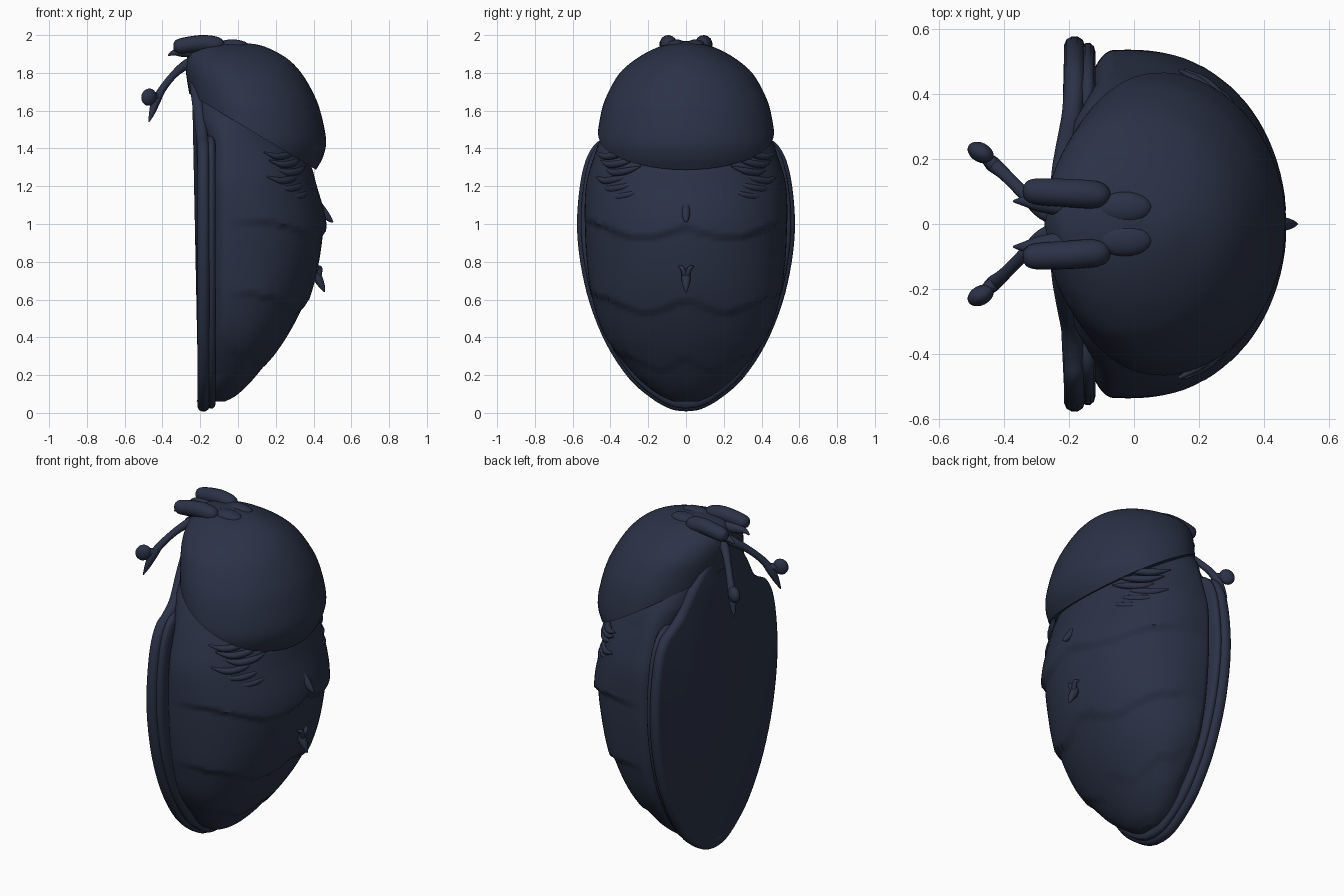
import bpy, bmesh, math
from mathutils import Vector

if "Cube" in bpy.data.objects:
    bpy.data.objects.remove(bpy.data.objects["Cube"])

shell = bpy.data.materials.new("dark navy shell")
shell.diffuse_color = (0.024, 0.032, 0.062, 1)
shell.use_nodes = True
shell.node_tree.nodes["Principled BSDF"].inputs["Base Color"].default_value = shell.diffuse_color


def finish(name, bm, angle=40):
    bmesh.ops.recalc_face_normals(bm, faces=bm.faces[:])
    me = bpy.data.meshes.new(name)
    bm.to_mesh(me)
    bm.free()
    ob = bpy.data.objects.new(name, me)
    bpy.context.collection.objects.link(ob)
    me.materials.append(shell)
    bpy.ops.object.select_all(action='DESELECT')
    ob.select_set(True)
    bpy.context.view_layer.objects.active = ob
    bpy.ops.object.shade_smooth_by_angle(angle=math.radians(angle))
    return ob


def smooth_rows(rows, n):
    """Catmull-Rom resampling of a list of tuples, n steps per span."""
    out = []
    v = [Vector(r) for r in rows]
    for i in range(len(v) - 1):
        a, b, c, d = v[max(i - 1, 0)], v[i], v[i + 1], v[min(i + 2, len(v) - 1)]
        for k in range(n):
            t = k / n
            out.append(0.5 * (2 * b + (c - a) * t + (2 * a - 5 * b + 4 * c - d) * t * t
                              + (3 * b - a - 3 * c + d) * t ** 3))
    return out + [v[-1]]


def skin(bm, rings):
    vs = [[bm.verts.new(p) for p in r] for r in rings]
    n = len(vs[0])
    for a, b in zip(vs, vs[1:]):
        for j in range(n):
            bm.faces.new((a[j], a[(j + 1) % n], b[(j + 1) % n], b[j]))
    bm.faces.new(vs[0])
    bm.faces.new(vs[-1])


def tube(name, pts, n=5):
    """Round tapering tube through (x, y, z, radius) points."""
    bm = bmesh.new()
    path = smooth_rows(pts, n)
    rings = []
    for i, p in enumerate(path):
        d = (path[min(i + 1, len(path) - 1)] - path[max(i - 1, 0)]).to_3d().normalized()
        u = d.cross(Vector((0.1, 0.3, 1))).normalized()
        w = d.cross(u)
        rings.append([p.to_3d() + (u * math.cos(a) + w * math.sin(a)) * max(p[3], 0.001)
                      for a in (j * math.tau / 14 for j in range(14))])
    skin(bm, rings)
    return finish(name, bm, 60)


def blob(name, loc, size, rot=(0, 0, 0)):
    bpy.ops.mesh.primitive_uv_sphere_add(segments=24, ring_count=14, location=loc, rotation=rot)
    ob = bpy.context.object
    ob.name = name
    ob.scale = size
    ob.data.materials.append(shell)
    bpy.ops.object.shade_smooth()


def power(v, e):
    return math.copysign(abs(v) ** e, v)


# abdomen: rings (z, front x, half width), with overlapping segment steps
bm = bmesh.new()
rows = [(.06, -.07, .06), (.1, 0, .15), (.2, .1, .27), (.4, .255, .425), (.6, .365, .495), (.8, .43, .525),
        (1, .455, .535), (1.2, .415, .53), (1.35, .37, .49), (1.5, .25, .435), (1.6, .15, .38), (1.72, .0, .28)]
rings = []
edges = (.27, .58, .97)
for z, xf, w in smooth_rows(rows, 10):
    ring = []
    for j in range(96):
        a = j * math.tau / 96
        c, s = math.cos(a), math.sin(a)
        k = 1.0
        if c > 0 and z < 1.45:
            # each segment flares toward a wavy lower edge, then steps in
            zz = z + .065 * math.sin(min(abs(s), .8) / .8 * math.pi) - .15 * max(0, abs(s) - .8) - .02
            for lo, hi in zip((0,) + edges, edges + (1.6,)):
                if lo <= zz < hi:
                    t = (zz - lo) / (hi - lo)
                    k += (.04 * (1 - t) ** 2 - .012) * min(1, c * 2.5)
        x0 = -.06 if z > .2 else -.13 + .07 * z / .2
        back = .11 + .05 * min(1, max(0, (z - 1.4) / .15))
        x = x0 + (xf - x0) * power(c, .93) * k if c > 0 else x0 + c * back
        # the rear of the neck is squarer than the rounded front
        ring.append((x, w * power(s, .93) * k if c > 0 else w * power(s, .6), z))
    rings.append(ring)
skin(bm, rings)
finish("abdomen", bm, 50)

# thorax dome: (z, back x, front x, half width), cut along a slanting lower rim
bm = bmesh.new()
rows = [(1.2, -.21, .36, .38), (1.29, -.22, .415, .43), (1.36, -.225, .452, .458), (1.45, -.23, .466, .47),
        (1.6, -.245, .435, .447), (1.7, -.26, .395, .41), (1.8, -.275, .335, .35), (1.87, -.272, .268, .27),
        (1.92, -.25, .185, .185), (1.948, -.22, .11, .11), (1.96, -.16, .02, .04)]
rings = []
for z, xb, xf, w in smooth_rows(rows, 5):
    xc = xb + (xf - xb) * .42
    rings.append([(xc + ((xf - xc) if math.cos(a) > 0 else (xc - xb)) * math.cos(a), w * math.sin(a), z)
                  for a in (j * math.tau / 72 for j in range(72))])
skin(bm, rings)
cut = bmesh.ops.bisect_plane(bm, geom=bm.verts[:] + bm.edges[:] + bm.faces[:],
                             plane_co=(.4, 0, 1.295), plane_no=(.6, 0, 1), clear_inner=True)
rim = [e for e in cut['geom_cut'] if isinstance(e, bmesh.types.BMEdge)]
bmesh.ops.holes_fill(bm, edges=rim, sides=0)
finish("thorax_dome", bm, 50)


# flat belly plate and the folded wing edge layered over it
def plate(name, x0, x1, scale, lift, top):
    half = [(0, .008), (.08, .02), (.18, .075), (.3, .18), (.42, .36), (.51, .58), (.56, .8), (.577, 1),
            (.562, 1.2), (.53, 1.34), (.48, 1.425), (.42, 1.46)] + top
    half = [p.to_tuple() for p in smooth_rows(half, 4)]
    half = [(y * scale, lift + z * (1 - lift * .6)) for y, z in half]
    outline = half + [(-y, z) for y, z in half[::-1] if y > 1e-4]
    th = x1 - x0
    rings = []
    for f, inset in ((0, .025), (.12, .008), (.35, 0), (.65, 0), (.88, .01), (1, .03)):
        s = 1 - inset / .58
        rings.append([(x0 + th * f - max(0, z - 1.45) * .13, y * s, .75 + (z - .75) * (1 - inset / .8))
                      for y, z in outline])
    bm = bmesh.new()
    skin(bm, rings)
    finish(name, bm, 50)


plate("belly_plate", -.215, -.15, 1, 0, [(.34, 1.52), (.25, 1.65), (.15, 1.76), (0, 1.79)])
plate("wing_edge", -.165, -.118, .965, .015, [(.3, 1.47), (.15, 1.48), (0, 1.48)])

# back spines
tube("upper_spine", [(.42, 0, 1.11, .02), (.455, 0, 1.06, .022), (.485, 0, 1.025, .014), (.503, 0, 1.01, .003)])
tube("lower_spine", [(.40, 0, .76, .02), (.425, 0, .71, .024), (.445, 0, .67, .016), (.458, 0, .64, .004)])

# bridge between the brows
blob("head_bridge", (-.06, 0, 1.94), (.12, .1, .028))

for s, side in ((1, "right"), (-1, "left")):
    tube(side + "_spine_fork", [(.42, .04 * s, .775, .004), (.435, .02 * s, .765, .012), (.425, 0, .71, .014)])
    # shoulder wrinkles
    for i in range(6):
        y = .41 - .025 * (i % 3)
        z = 1.38 - .043 * i
        x = -.06 + .475 * math.sqrt(1 - (y / .54) ** 2) - .012 + .006 * i
        tube(f"{side}_wrinkle_{i}", [(x - .10, (y + .065) * s, z + .0, .004), (x - .03, (y + .02) * s, z - .022, .018),
                                     (x + .03, (y - .05) * s, z - .012, .017), (x + .06, (y - .12) * s, z + .012, .003)])
    # eye pods on top of the head, arched
    tube(side + "_eye_pod", [(-.342, .1 * s, 1.935, .006), (-.335, .1 * s, 1.936, .024), (-.305, .1 * s, 1.942, .04),
                             (-.2, .095 * s, 1.956, .044), (-.12, .09 * s, 1.95, .043),
                             (-.085, .09 * s, 1.943, .028), (-.075, .09 * s, 1.94, .005)])
    blob(side + "_brow", (-.03, .05 * s, 1.945), (.085, .05, .032))
    # jaw piece below the pod
    tube(side + "_jaw", [(-.2, .05 * s, 1.91, .03), (-.29, .065 * s, 1.912, .028),
                         (-.34, .07 * s, 1.907, .015), (-.37, .07 * s, 1.892, .004)])
    # foreleg with knob and claw
    tube(side + "_foreleg", [(-.22, .02 * s, 1.87, .03), (-.28, .04 * s, 1.84, .026), (-.34, .095 * s, 1.79, .02),
                             (-.40, .155 * s, 1.715, .02), (-.435, .185 * s, 1.65, .024),
                             (-.455, .205 * s, 1.59, .016), (-.472, .22 * s, 1.54, .003)])
    blob(side + "_foreleg_knob", (-.472, .22 * s, 1.672), (.042, .03, .046), (0, .5, -.5 * s))
    tube(side + "_knob_stem", [(-.425, .175 * s, 1.675, .02), (-.46, .21 * s, 1.67, .022)])
